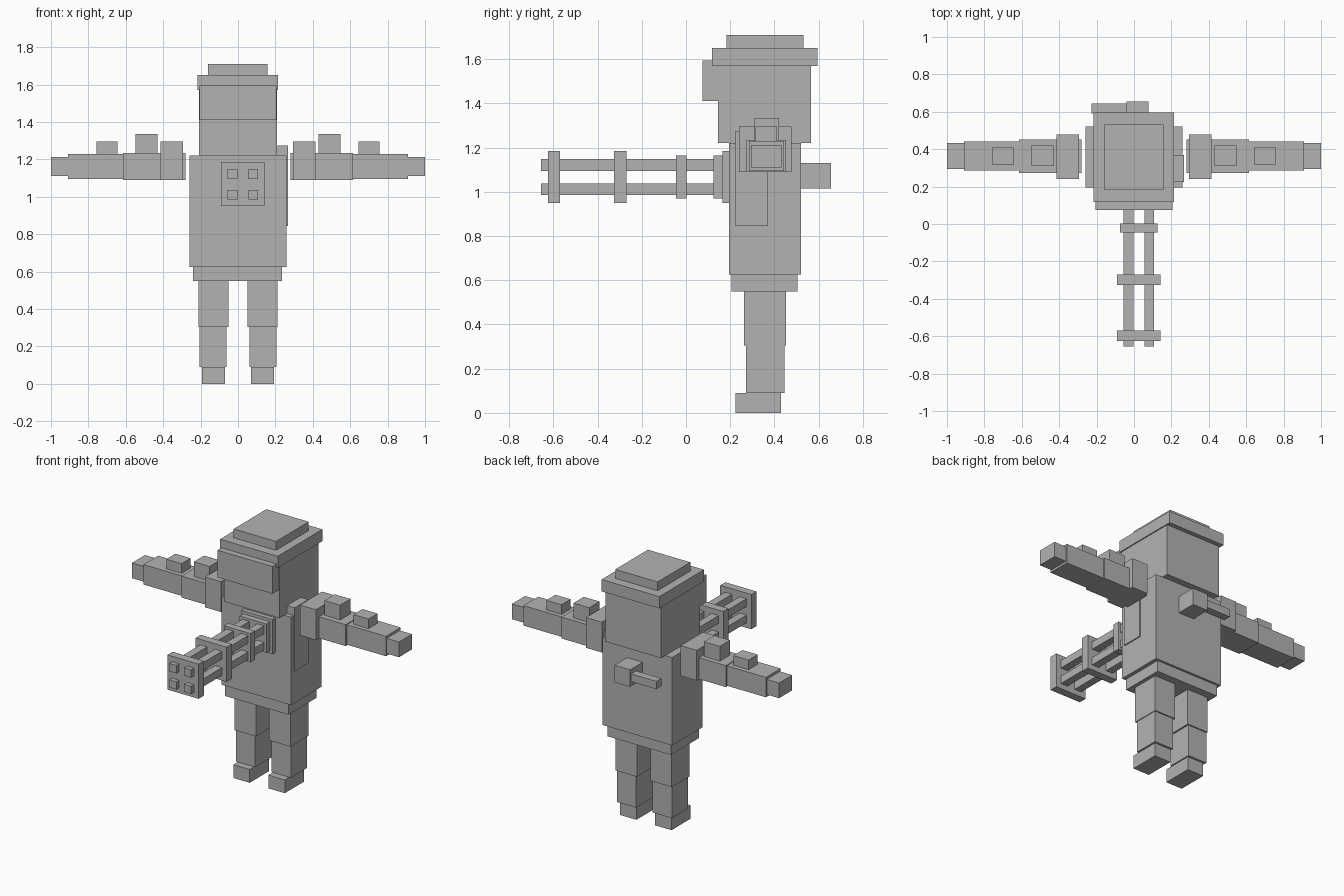
import bpy

grey = bpy.data.materials.new("plain grey")
grey.diffuse_color = (0.45, 0.45, 0.45, 1.0)


def box(name, x, y, z):
    """Axis-aligned block given its (min, max) extents."""
    spans = (x, y, z)
    bpy.ops.mesh.primitive_cube_add(size=1, location=[(a + b) / 2 for a, b in spans])
    ob = bpy.context.object
    ob.name = name
    ob.scale = [b - a for a, b in spans]
    bpy.ops.object.transform_apply(location=False, rotation=False, scale=True)
    ob.data.materials.append(grey)
    return ob


def pair(name, x, y, z):
    """The same block on both sides of the body."""
    box("right_" + name, x, y, z)
    box("left_" + name, (-x[1], -x[0]), y, z)


# Body
box("torso", (-0.26, 0.26), (0.195, 0.52), (0.625, 1.22))
box("hips", (-0.24, 0.235), (0.205, 0.505), (0.55, 0.625))
box("side_panel", (0.21, 0.267), (0.225, 0.37), (0.845, 1.275))

# Head, visor and hat
box("head", (-0.208, 0.208), (0.145, 0.565), (1.22, 1.62))
box("visor", (-0.205, 0.205), (0.075, 0.20), (1.41, 1.595))
box("hat_brim", (-0.217, 0.215), (0.118, 0.595), (1.57, 1.65))
box("hat_top", (-0.16, 0.157), (0.183, 0.532), (1.645, 1.71))

# Legs
pair("thigh", (0.05, 0.21), (0.262, 0.453), (0.305, 0.55))
pair("shin", (0.062, 0.205), (0.272, 0.445), (0.09, 0.305))
pair("foot", (0.07, 0.193), (0.225, 0.43), (0.0, 0.09))

# Arms
pair("shoulder", (0.295, 0.415), (0.24, 0.478), (1.09, 1.295))
pair("upper_arm", (0.28, 0.615), (0.273, 0.453), (1.09, 1.235))
pair("forearm", (0.615, 0.908), (0.285, 0.442), (1.095, 1.23))
pair("hand", (0.908, 1.0), (0.293, 0.433), (1.11, 1.213))
pair("upper_arm_stud", (0.43, 0.548), (0.31, 0.42), (1.22, 1.335))
pair("forearm_stud", (0.643, 0.757), (0.315, 0.412), (1.22, 1.295))

# Chest barrels: four rods held by square bands and mounting plates
for i, x in enumerate(((-0.055, -0.003), (0.055, 0.108))):
    for j, z in enumerate(((0.985, 1.037), (1.095, 1.148))):
        box(f"barrel_rod_{i}{j}", x, (-0.655, 0.20), z)
for i, y in enumerate(((-0.625, -0.57), (-0.325, -0.27), (0.165, 0.21))):
    box(f"large_band_{i}", (-0.09, 0.143), y, (0.95, 1.185))
for i, y in enumerate(((-0.045, 0.002), (0.125, 0.17))):
    box(f"small_band_{i}", (-0.075, 0.125), y, (0.97, 1.165))

# Back crank
box("crank_hub", (-0.04, 0.077), (0.51, 0.655), (1.015, 1.13))
box("crank_handle", (-0.228, -0.035), (0.59, 0.643), (1.045, 1.098))
